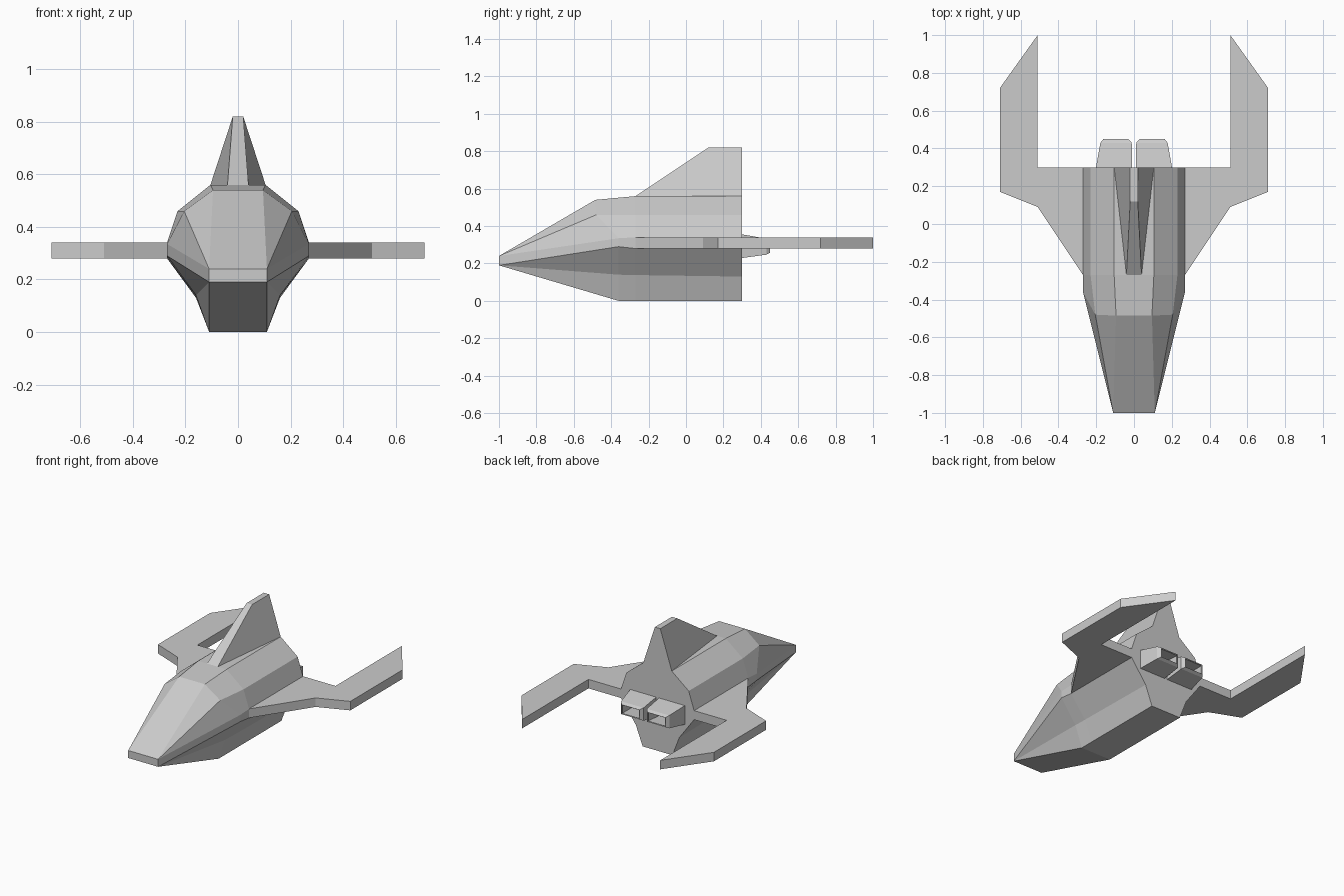
import bpy, bmesh

cube = bpy.data.objects.get("Cube")
if cube:
    bpy.data.objects.remove(cube)

grey = bpy.data.materials.new("hull_grey")
grey.use_nodes = True
colour = (0.6, 0.6, 0.6, 1)
grey.diffuse_color = colour
grey.node_tree.nodes["Principled BSDF"].inputs["Base Color"].default_value = colour


def finish(name, bm, mirror=False):
    bmesh.ops.remove_doubles(bm, verts=bm.verts, dist=0.0005)
    bmesh.ops.recalc_face_normals(bm, faces=bm.faces)
    mesh = bpy.data.meshes.new(name)
    bm.to_mesh(mesh)
    bm.free()
    mesh.materials.append(grey)
    obj = bpy.data.objects.new(name, mesh)
    bpy.context.collection.objects.link(obj)
    if mirror:
        obj.modifiers.new("mirror", 'MIRROR').use_mirror_merge = False
    return obj


def loft(name, rings, mirror=False):
    """Skin closed rings of points and cap both ends."""
    bm = bmesh.new()
    loops = [[bm.verts.new(p) for p in ring] for ring in rings]
    n = len(loops[0])
    for a, b in zip(loops, loops[1:]):
        for i in range(n):
            j = (i + 1) % n
            bm.faces.new((a[i], a[j], b[j], b[i]))
    bm.faces.new(loops[0])
    bm.faces.new(loops[-1])
    return finish(name, bm, mirror)


# Hull: long edges running from nose to tail, from keel up to the roof
low_nose, high_nose = (0.11, -1, 0.19), (0.11, -1, 0.24)
edges = [
    [low_nose, (0.11, -0.36, 0), (0.11, -0.27, 0), (0.11, 0.3, 0)],
    [low_nose, (0.16, -0.36, 0.14), (0.16, -0.27, 0.138), (0.16, 0.3, 0.13)],
    [low_nose, (0.27, -0.36, 0.29), (0.27, -0.27, 0.28), (0.27, 0.3, 0.28)],
    [high_nose, (0.27, -0.36, 0.335), (0.27, -0.27, 0.34), (0.27, 0.3, 0.34)],
    [high_nose, (0.205, -0.48, 0.46), (0.23, -0.27, 0.46), (0.23, 0.3, 0.46)],
    [high_nose, (0.095, -0.485, 0.54), (0.105, -0.27, 0.56), (0.105, 0.3, 0.56)],
]
sections = []
for k in range(4):
    half = [e[k] for e in edges]
    sections.append(half + [(-x, y, z) for x, y, z in reversed(half)])
loft("hull", sections)


# Tail fin: tapered wedge on the roof
def fin_ring(front, front_w, back_w, z):
    return [(-front_w, front, z), (front_w, front, z), (back_w, 0.3, z), (-back_w, 0.3, z)]


loft("tail_fin", [fin_ring(-0.27, 0.04, 0.105, 0.56), fin_ring(0.12, 0.02, 0.02, 0.82)])

# Wings: flat cranked plates swept backwards
outline = [(0.25, -0.29), (0.27, -0.27), (0.51, 0.09), (0.71, 0.17), (0.71, 0.72),
           (0.51, 1), (0.51, 0.3), (0.25, 0.3)]
loft("wings", [[(x, y, z) for x, y in outline] for z in (0.28, 0.34)], True)


# Engines: tapered boxes with bevelled rims and hollow nozzles
def box_ring(y, x0, x1, z0, z1):
    return [(x0, y, z0), (x1, y, z0), (x1, y, z1), (x0, y, z1)]


loft("engine_nozzles", [
    box_ring(0.29, 0.01, 0.203, 0.228, 0.357),
    box_ring(0.43, 0.012, 0.178, 0.247, 0.333),
    box_ring(0.45, 0.03, 0.162, 0.258, 0.322),
    box_ring(0.445, 0.034, 0.158, 0.262, 0.318),
    box_ring(0.43, 0.024, 0.166, 0.257, 0.323),
    box_ring(0.31, 0.03, 0.175, 0.25, 0.33),
], True)
